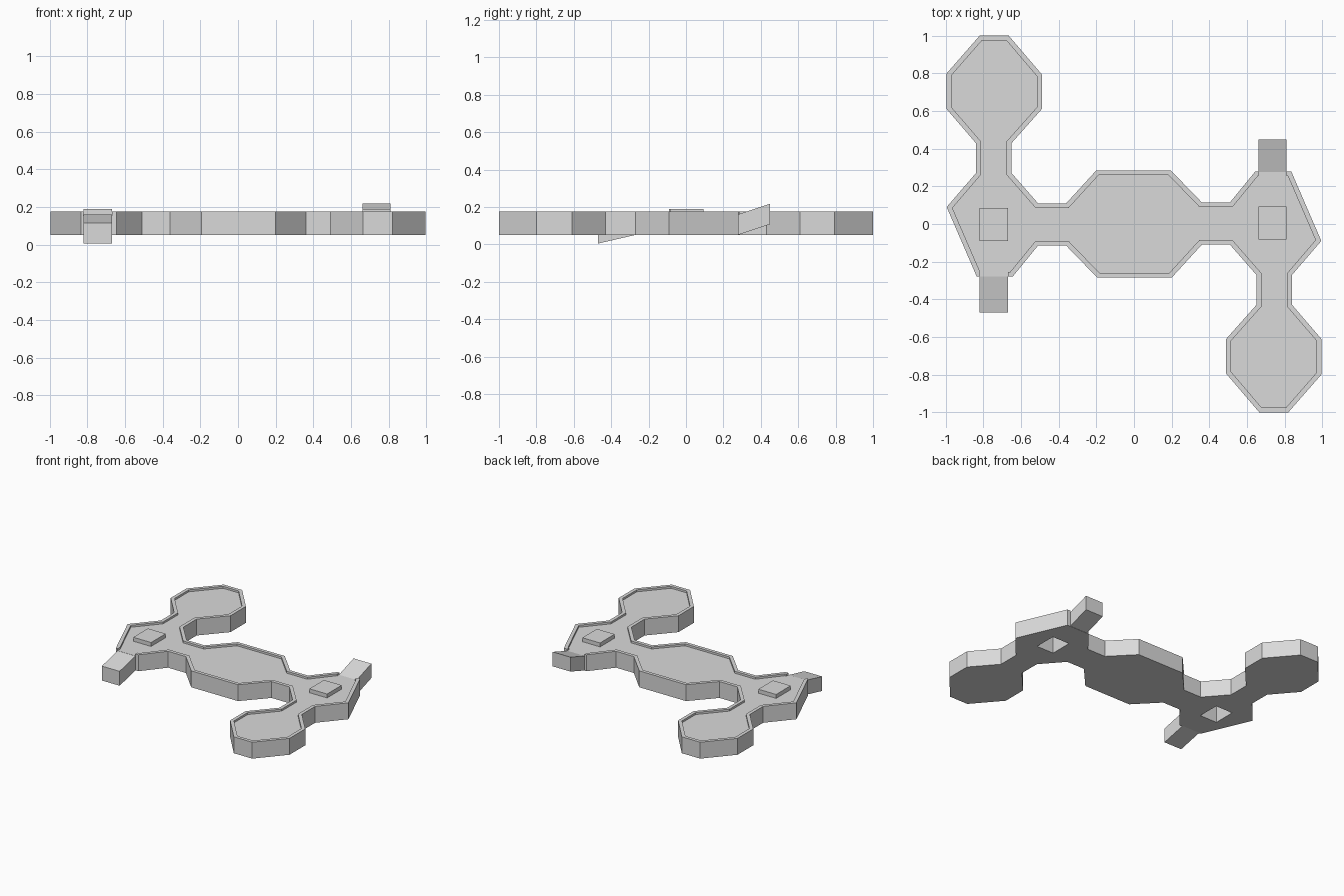
import bpy
import bmesh
from mathutils import Vector

if "Cube" in bpy.data.objects:
    bpy.data.objects.remove(bpy.data.objects["Cube"], do_unlink=True)

BOTTOM, RIM, FLOOR, CAP = 0.05, 0.175, 0.16, 0.19

grey = bpy.data.materials.new("stone grey")
grey.use_nodes = True
colour = (0.7, 0.7, 0.7, 1)
grey.diffuse_color = colour
grey.node_tree.nodes["Principled BSDF"].inputs["Base Color"].default_value = colour


def finish(name, bm):
    bmesh.ops.recalc_face_normals(bm, faces=bm.faces)
    mesh = bpy.data.meshes.new(name)
    bm.to_mesh(mesh)
    bm.free()
    mesh.materials.append(grey)
    obj = bpy.data.objects.new(name, mesh)
    bpy.context.collection.objects.link(obj)
    return obj


def prism(name, points, offset):
    """Sweep a closed outline along an offset."""
    bm = bmesh.new()
    face = bm.faces.new([bm.verts.new(p) for p in points])
    swept = bmesh.ops.extrude_face_region(bm, geom=[face])["geom"]
    bmesh.ops.translate(bm, vec=offset,
                        verts=[v for v in swept if isinstance(v, bmesh.types.BMVert)])
    return finish(name, bm)


def box(name, x, y, z):
    base = [(x[0], y[0], z[0]), (x[1], y[0], z[0]), (x[1], y[1], z[0]), (x[0], y[1], z[0])]
    return prism(name, base, Vector((0, 0, z[1] - z[0])))


def cut(target, cutter):
    mod = target.modifiers.new("cut", "BOOLEAN")
    mod.operation = "DIFFERENCE"
    mod.solver = "EXACT"
    mod.object = cutter
    bpy.context.view_layer.objects.active = target
    bpy.ops.object.modifier_apply(modifier=mod.name)
    bpy.data.objects.remove(cutter, do_unlink=True)


# Platform: linked octagons, half the outline turned half a circle
half = [(-0.995, 0.09), (-0.84, 0.27), (-0.84, 0.43), (-0.995, 0.61), (-0.995, 0.8),
        (-0.82, 1), (-0.665, 1), (-0.49, 0.795), (-0.49, 0.61), (-0.65, 0.43),
        (-0.65, 0.27), (-0.51, 0.11), (-0.36, 0.11), (-0.2, 0.285), (0.195, 0.285),
        (0.36, 0.115), (0.51, 0.115), (0.645, 0.28), (0.835, 0.28)]
outline = half + [(-x, -y) for x, y in half]
platform = prism("platform", [(x, y, BOTTOM) for x, y in outline],
                 Vector((0, 0, RIM - BOTTOM)))

# Sunken floor inside a narrow rim
bm = bmesh.new()
bm.from_mesh(platform.data)
top = max(bm.faces, key=lambda f: f.calc_center_median().z)
bmesh.ops.inset_region(bm, faces=[top], thickness=0.026, use_even_offset=True)
bmesh.ops.inset_region(bm, faces=[top], thickness=0, depth=FLOOR - RIM)
bm.to_mesh(platform.data)
bm.free()

# Each end: pedestal hollow from below, rim gap, sloping ramp
ends = [("right", -0.82, -0.003, -0.275, -0.47, -0.045),
        ("left", 0.66, 0.005, 0.275, 0.45, 0.058)]
for side, x0, yc, edge, tip, rise in ends:
    x = (x0, x0 + 0.15)
    y = (yc - 0.088, yc + 0.088)
    pedestal = box(side + "_pedestal", x, y, (FLOOR - 0.02, CAP))
    hx, hy = (x[0] + 0.003, x[1] - 0.003), (y[0] + 0.003, y[1] - 0.003)
    for part in (platform, pedestal):
        cut(part, box("hole_cutter", hx, hy, (0, CAP - 0.004)))
    cut(platform, box("gap_cutter", x, sorted((edge * 0.88, edge * 1.1)), (FLOOR, 0.3)))
    profile = [(edge, BOTTOM), (tip, BOTTOM + rise), (tip, FLOOR + rise), (edge, FLOOR)]
    prism(side + "_ramp", [(x[0], py, pz) for py, pz in profile], Vector((0.15, 0, 0)))
